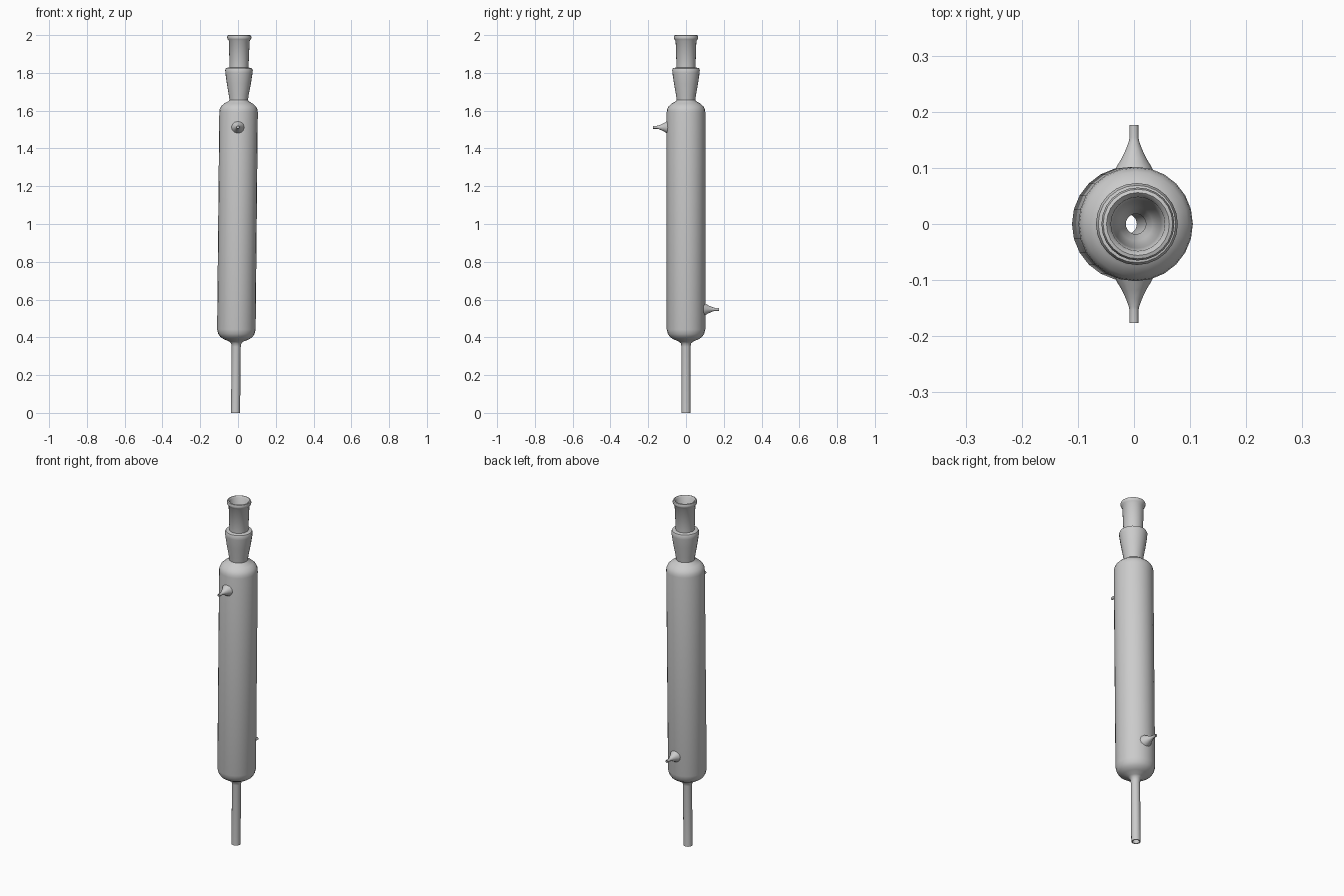
import bpy, bmesh, math
from mathutils import Matrix

if "Cube" in bpy.data.objects:
    bpy.data.objects.remove(bpy.data.objects["Cube"])


def lathe(name, profile, sides, matrix, closed=True):
    """Spin a (radius, height) profile round its axis and place it by matrix."""
    bm = bmesh.new()
    rings = []
    for r, z in profile:
        rings.append([bm.verts.new((r * math.cos(2 * math.pi * i / sides),
                                    r * math.sin(2 * math.pi * i / sides), z))
                      for i in range(sides)])
    pairs = list(zip(rings, rings[1:]))
    if closed:
        pairs.append((rings[-1], rings[0]))
    for a, b in pairs:
        for i in range(sides):
            j = (i + 1) % sides
            bm.faces.new((a[i], a[j], b[j], b[i]))
    bm.transform(matrix)
    bmesh.ops.recalc_face_normals(bm, faces=bm.faces[:])
    mesh = bpy.data.meshes.new(name)
    bm.to_mesh(mesh)
    bm.free()
    ob = bpy.data.objects.new(name, mesh)
    bpy.context.collection.objects.link(ob)
    bpy.ops.object.select_all(action='DESELECT')
    ob.select_set(True)
    bpy.context.view_layer.objects.active = ob
    bpy.ops.object.shade_smooth_by_angle(angle=math.radians(45))
    return ob


# Whole tube leans very slightly towards +x
lean = Matrix.Translation((-0.013, 0, 0)) @ Matrix.Rotation(0.01, 4, 'Y')

# Condenser: outer wall from the drip stem up to the rim, then the bore back down
outer = [(0.024, 0), (0.024, 0.35), (0.027, 0.368), (0.038, 0.378),
         (0.065, 0.389), (0.085, 0.402), (0.096, 0.418), (0.102, 0.442),
         (0.102, 1.592), (0.100, 1.607), (0.093, 1.622), (0.076, 1.638),
         (0.056, 1.648), (0.049, 1.656), (0.053, 1.685), (0.064, 1.745),
         (0.072, 1.80), (0.073, 1.815), (0.069, 1.825), (0.050, 1.829),
         (0.055, 1.97), (0.062, 1.978), (0.065, 1.988), (0.062, 1.998),
         (0.056, 2.0)]
bore = [(0.048, 1.992), (0.043, 1.83), (0.038, 1.70), (0.030, 1.655),
        (0.018, 1.63), (0.018, 0)]
lathe("condenser_tube", outer + bore, 24, lean)

# Water nozzles: flared base narrowing to a thin open pipe
nozzle = [(0.036, 0.092), (0.030, 0.104), (0.022, 0.117), (0.014, 0.134),
          (0.009, 0.148), (0.008, 0.154), (0.008, 0.176), (0.005, 0.176),
          (0.005, 0.11)]
for name, z, angle in (("upper_nozzle", 1.512, 90), ("lower_nozzle", 0.548, -90)):
    place = Matrix.Translation((0, 0, z)) @ Matrix.Rotation(math.radians(angle), 4, 'X')
    lathe(name, nozzle, 12, place, closed=False)
